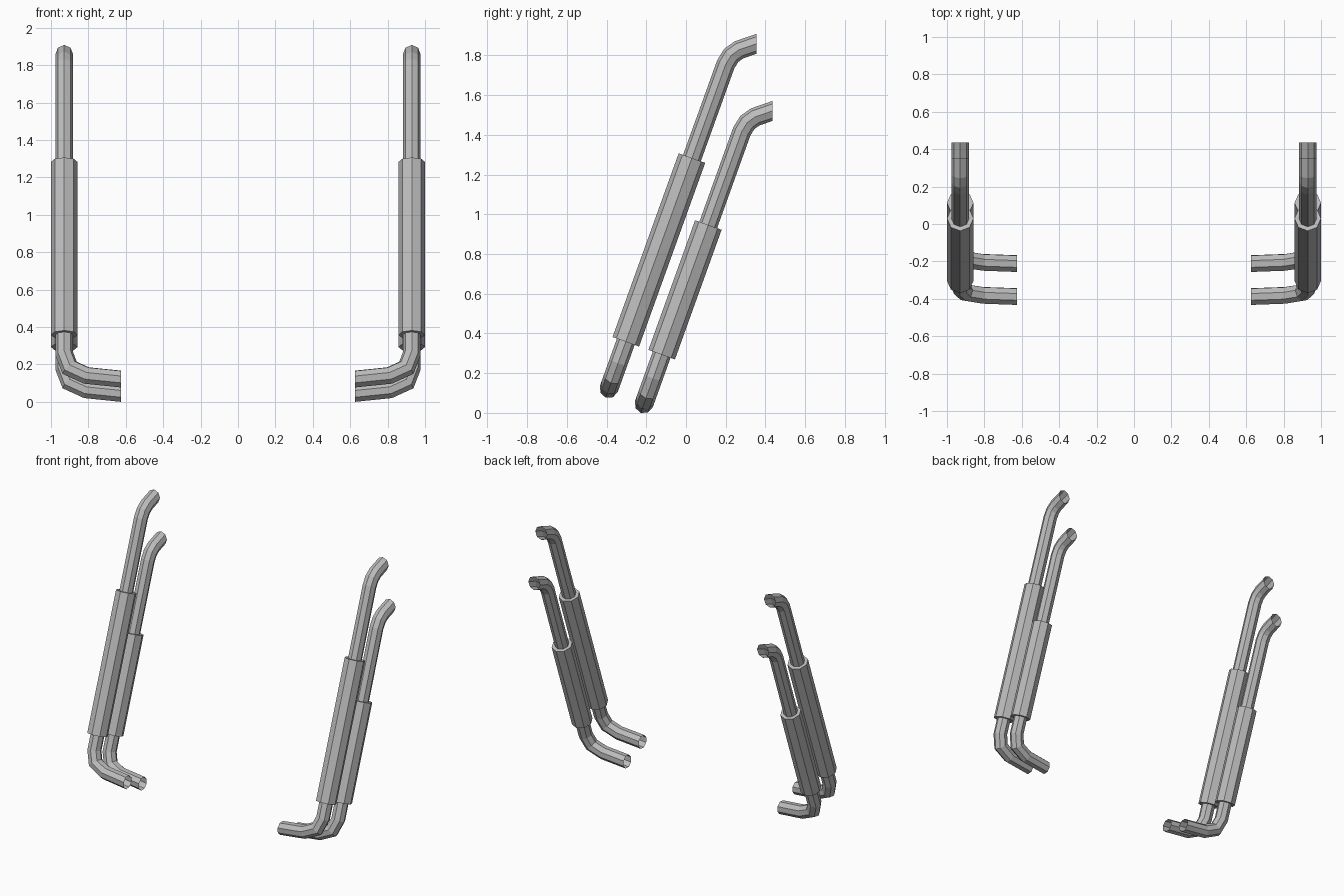
import bpy
import bmesh
import math
from mathutils import Vector

cube = bpy.data.objects.get("Cube")
if cube:
    bpy.data.objects.remove(cube, do_unlink=True)

SIDES = 8
SLOPE = 0.36          # lean of the pipes: y gained per unit of z
X = 0.929             # distance of the uprights from the centre
PIPE_R, SLEEVE_R = 0.0475, 0.071

grey = bpy.data.materials.new("light_grey_metal")
grey.use_nodes = True
colour = (0.5, 0.5, 0.5, 1)
grey.diffuse_color = colour
grey.node_tree.nodes["Principled BSDF"].inputs["Base Color"].default_value = colour

# direction square to the lean, shared by every cross-section
across = Vector((0, -1, SLOPE)).normalized()


def tube(name, path, radius, start_cut=None, end_cut=None, capped=False):
    """Sweep an octagon along a path with mitred joints, mirrored across x."""
    path = [Vector(p) for p in path]
    dirs = [(b - a).normalized() for a, b in zip(path, path[1:])]
    side = dirs[0].cross(across).normalized()
    angles = [math.tau * k / SIDES for k in range(SIDES)]
    spokes = [(across * math.cos(t) + side * math.sin(t)) * radius for t in angles]

    bm = bmesh.new()
    rings = []
    for i, point in enumerate(path):
        before = dirs[max(i - 1, 0)]
        after = dirs[min(i, len(dirs) - 1)]
        cut = before + after
        if i == 0 and start_cut:
            cut = Vector(start_cut)
        if i == len(path) - 1 and end_cut:
            cut = Vector(end_cut)
        rings.append([bm.verts.new(point + s - before * (s.dot(cut) / before.dot(cut)))
                      for s in spokes])
        turn = before.rotation_difference(after)
        spokes = [turn @ s for s in spokes]

    for low, high in zip(rings, rings[1:]):
        for k in range(SIDES):
            n = (k + 1) % SIDES
            bm.faces.new((low[k], low[n], high[n], high[k]))
    if capped:
        bm.faces.new(rings[0][::-1])
        bm.faces.new(rings[-1])
    bmesh.ops.recalc_face_normals(bm, faces=bm.faces)

    mesh = bpy.data.meshes.new(name)
    bm.to_mesh(mesh)
    bm.free()
    mesh.materials.append(grey)
    obj = bpy.data.objects.new(name, mesh)
    bpy.context.collection.objects.link(obj)
    obj.modifiers.new("both_sides", "MIRROR")


def exhaust(name, y0, foot, top_shift, sleeve):
    """One pipe and its sleeve; y0 is where the leaning axis meets z = 0."""
    def on_axis(x, z):
        return (x, y0 + SLOPE * z, z)

    # inward foot, elbow, then the leaning upright
    path = [on_axis(x, z + foot) for x, z in
            ((0.625, 0.045), (0.81, 0.064), (0.9, 0.105), (X, 0.18))]
    # backward bend at the top
    dy, dz = top_shift
    path += [(X, y + dy, z + dz) for y, z in
             ((0.2, 1.755), (0.228, 1.8), (0.267, 1.828), (0.354, 1.858))]
    tube(name + "_pipes", path, PIPE_R, start_cut=(-1, 0, 0), end_cut=(0, 1, 0))

    # thicker sleeve around the upright
    tube(name + "_sleeves", [on_axis(X, z) for z in sleeve], SLEEVE_R, capped=True)


exhaust("front", -0.432, 0.077, (0, 0), (0.358, 1.283))
exhaust("rear", -0.228, 0, (0.081, -0.338), (0.293, 0.946))
